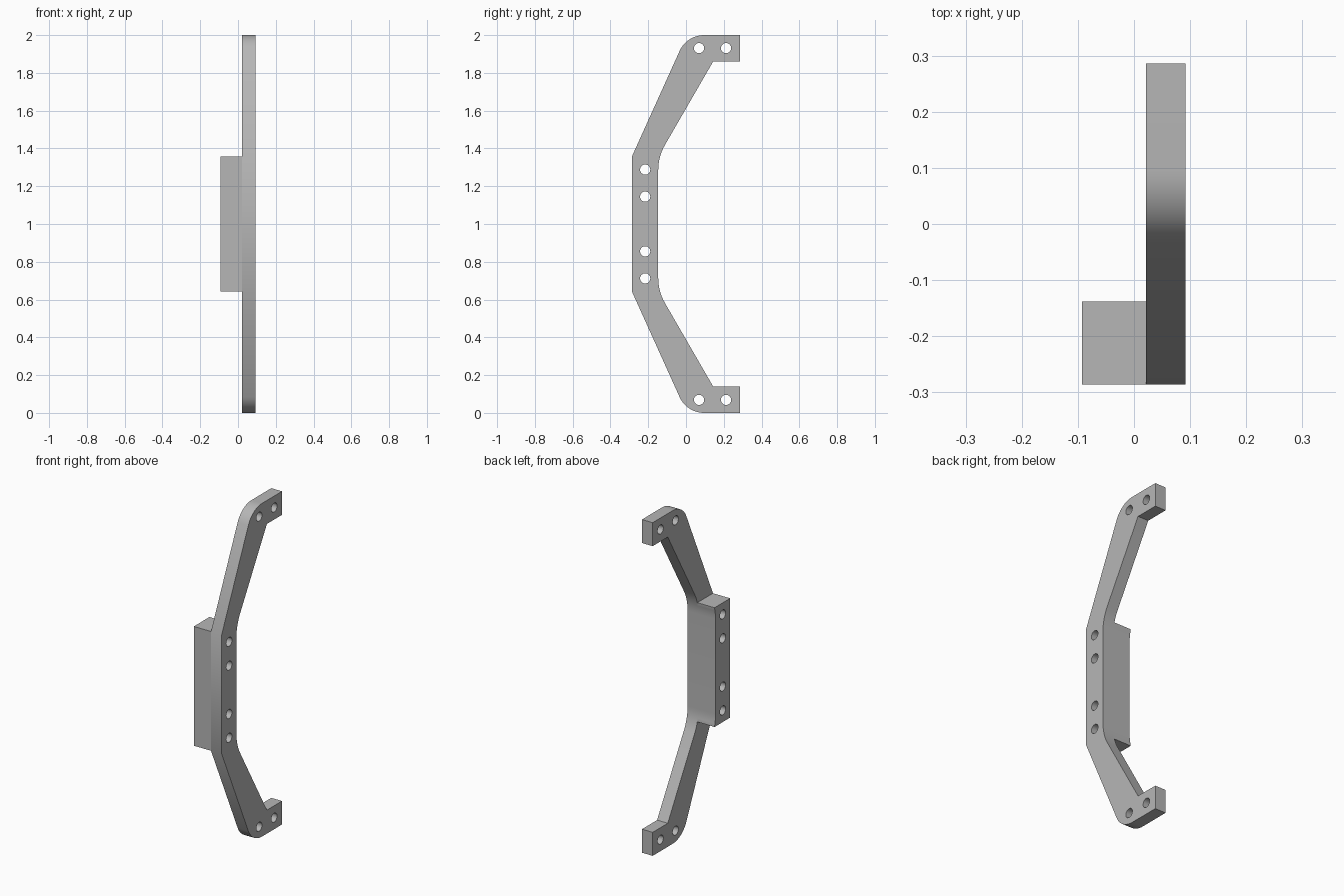
import bpy
import bmesh
import math
from mathutils import Matrix, Vector

if "Cube" in bpy.data.objects:
    bpy.data.objects.remove(bpy.data.objects["Cube"], do_unlink=True)

grey = bpy.data.materials.new("Plain grey")
grey.use_nodes = True
grey.diffuse_color = (0.47, 0.47, 0.47, 1)
grey.node_tree.nodes["Principled BSDF"].inputs["Base Color"].default_value = grey.diffuse_color

# Side profile lies in (y, z); it is extruded along x
TO_SIDE = Matrix(((0, 0, 1, 0), (1, 0, 0, 0), (0, 1, 0, 0), (0, 0, 0, 1)))
HOLE_RADIUS = 0.027


def fillet(before, corner, after, tangent, steps):
    """Points of an arc that rounds a corner, tangent to both of its sides."""
    corner = Vector(corner)
    a = (Vector(before) - corner).normalized()
    b = (Vector(after) - corner).normalized()
    half = a.angle(b) / 2
    centre = corner + (a + b).normalized() * tangent / math.cos(half)
    start = corner + a * tangent - centre
    end = corner + b * tangent - centre
    turn = start.angle(end)
    return [tuple(centre + (start * math.sin(turn * (1 - i / steps))
                            + end * math.sin(turn * i / steps)) / math.sin(turn))
            for i in range(steps + 1)]


def with_mirror(upper):
    """Close an upper half outline with its reflection about z = 1."""
    return upper + [(y, 2 - z) for y, z in reversed(upper)]


def circle(centre, sides=32):
    return [(centre[0] + HOLE_RADIUS * math.cos(i * math.tau / sides),
             centre[1] + HOLE_RADIUS * math.sin(i * math.tau / sides)) for i in range(sides)]


def drilled_plate(name, outline, holes, x_min, x_max):
    """Extrude an outline with round through holes."""
    curve = bpy.data.curves.new(name, "CURVE")
    curve.dimensions = "2D"
    curve.fill_mode = "BOTH"
    curve.extrude = (x_max - x_min) / 2
    for loop in [outline] + [circle(h) for h in holes]:
        spline = curve.splines.new("POLY")
        spline.points.add(len(loop) - 1)
        for point, (y, z) in zip(spline.points, loop):
            point.co = (y, z, 0, 1)
        spline.use_cyclic_u = True
    obj = bpy.data.objects.new(name, curve)
    bpy.context.collection.objects.link(obj)
    bpy.ops.object.select_all(action="DESELECT")
    obj.select_set(True)
    bpy.context.view_layer.objects.active = obj
    bpy.ops.object.convert(target="MESH")
    obj = bpy.context.object
    obj.name = name
    mesh = obj.data
    mesh.transform(Matrix.Translation(((x_min + x_max) / 2, 0, 0)) @ TO_SIDE)
    bm = bmesh.new()
    bm.from_mesh(mesh)
    bmesh.ops.remove_doubles(bm, verts=bm.verts, dist=0.0001)
    bmesh.ops.recalc_face_normals(bm, faces=bm.faces)
    bm.to_mesh(mesh)
    bm.free()
    mesh.materials.clear()
    mesh.materials.append(grey)
    bpy.ops.object.shade_smooth_by_angle(angle=math.radians(30))
    return obj


# Upper half of the bracket outline, from the inner edge round to the outer one
inner_mid, inner_bend, inner_tip = (-0.147, 1), (-0.147, 1.357), (0.143, 1.859)
outer_bend, outer_top, outer_end = (-0.286, 1.358), (0.004, 2), (0.286, 2)
inner_arc = fillet(inner_mid, inner_bend, inner_tip, 0.072, 8)
top_arc = fillet(outer_end, outer_top, outer_bend, 0.092, 12)
upper_half = inner_arc + [inner_tip, (0.286, 1.859), outer_end] + top_arc + [outer_bend]

# Mounting holes in the middle and in the two end tabs
middle_holes = [(-0.216, 1 + s * d) for s in (-1, 1) for d in (0.145, 0.288)]
tab_holes = [(y, 1 + s * 0.931) for s in (-1, 1) for y in (0.069, 0.212)]

drilled_plate("bracket_plate", with_mirror(upper_half),
              middle_holes + tab_holes, 0.021, 0.092)

# Thick block along the middle, following the same rounded inner edge
block_half = [p for p in inner_arc if p[1] < 1.355] + [(-0.138, 1.358), outer_bend]
drilled_plate("middle_block", with_mirror(block_half), middle_holes, -0.093, 0.021)
